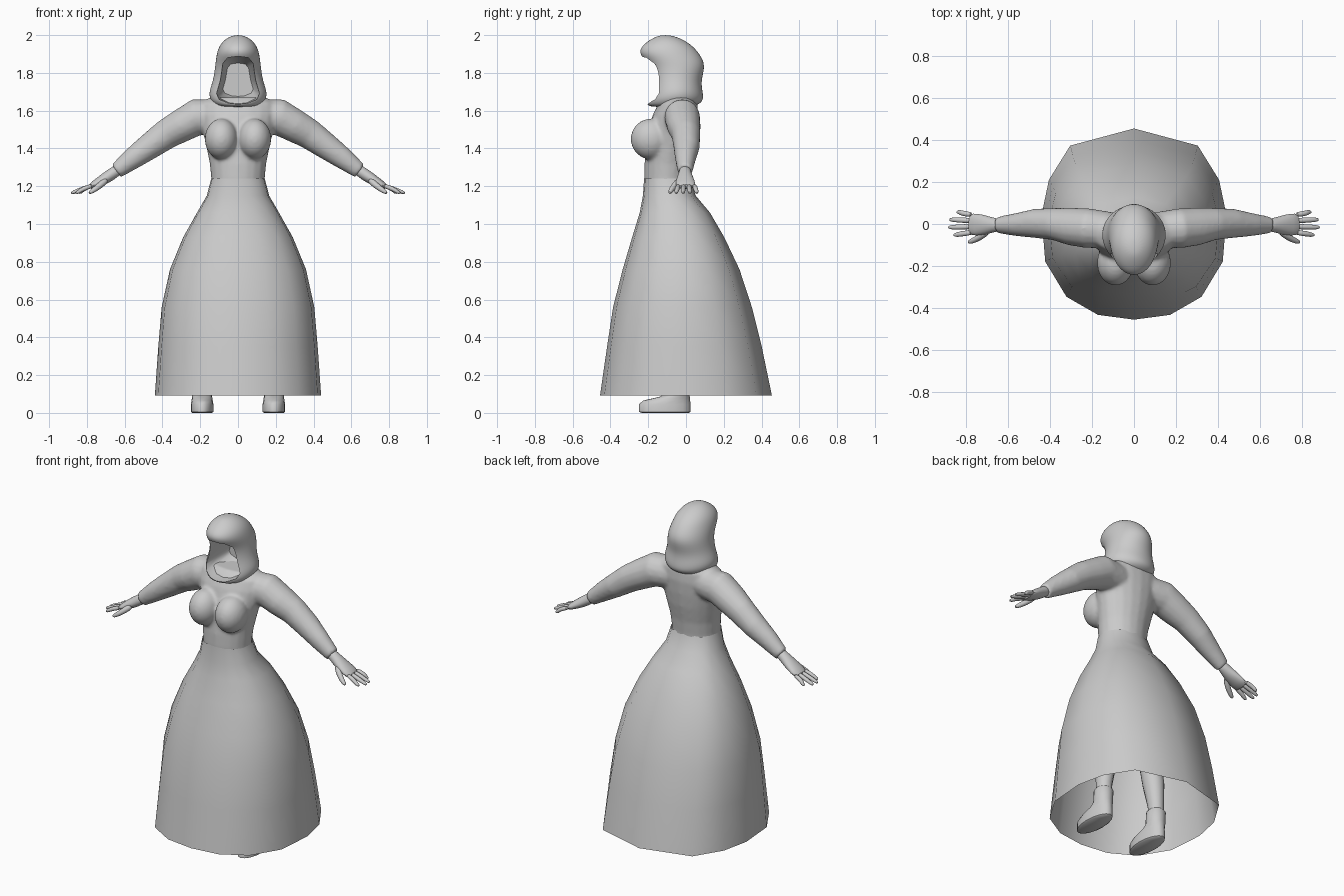
import bpy, bmesh, math
from mathutils import Vector

cube = bpy.data.objects.get("Cube")
if cube:
    bpy.data.objects.remove(cube, do_unlink=True)

grey = bpy.data.materials.new("plain grey")
grey.use_nodes = True
grey.diffuse_color = (0.6, 0.6, 0.6, 1)
grey.node_tree.nodes["Principled BSDF"].inputs["Base Color"].default_value = (0.6, 0.6, 0.6, 1)


def loft(name, rings, caps=True):
    """Skin a list of point rings with quads, optionally closing both ends."""
    bm = bmesh.new()
    rows = [[bm.verts.new(p) for p in ring] for ring in rings]
    n = len(rows[0])
    for a, b in zip(rows, rows[1:]):
        for i in range(n):
            j = (i + 1) % n
            bm.faces.new((a[i], a[j], b[j], b[i]))
    if caps:
        bm.faces.new(rows[0])
        bm.faces.new(rows[-1])
    bmesh.ops.recalc_face_normals(bm, faces=bm.faces[:])
    mesh = bpy.data.meshes.new(name)
    bm.to_mesh(mesh)
    bm.free()
    mesh.materials.append(grey)
    obj = bpy.data.objects.new(name, mesh)
    bpy.context.collection.objects.link(obj)
    return obj


def level(z, w, front, back, x=0, n=20):
    """Horizontal oval from its half width and its front and back y."""
    mid, deep = (front + back) / 2, (back - front) / 2
    return [(x + w * math.cos(t), mid + deep * math.sin(t), z)
            for t in (i * math.tau / n for i in range(n))]


HALF = [(0.69, 0.83), (0.92, 0.47), (1, 0.1), (0.96, -0.39), (0.73, -0.76), (0.39, -0.95)]
PLAN = [(0, 1.01)] + HALF + [(0, -1)] + [(-x, y) for x, y in reversed(HALF)]


def gown_level(z, w, front, back):
    mid, deep = (front + back) / 2, (back - front) / 2
    return [(x * w, mid + y * deep, z) for x, y in PLAN]


def tube(name, stations, side, n=12):
    """Limb through (point, radius along side, radius across side)."""
    pts = [Vector(s[0]) for s in stations]
    rings = []
    for i, (p, ru, rv) in enumerate(stations):
        along = (pts[min(i + 1, len(pts) - 1)] - pts[max(i - 1, 0)]).normalized()
        v = along.cross(Vector(side)).normalized()
        u = v.cross(along)
        rings.append([pts[i] + u * ru * math.cos(t) + v * rv * math.sin(t)
                      for t in (k * math.tau / n for k in range(n))])
    return loft(name, rings)


def modifier(obj, kind, **settings):
    m = obj.modifiers.new(kind.title(), kind)
    for key, value in settings.items():
        setattr(m, key, value)


def bake(obj):
    """Replace the mesh by its modified result."""
    graph = bpy.context.evaluated_depsgraph_get()
    mesh = bpy.data.meshes.new_from_object(obj.evaluated_get(graph))
    obj.modifiers.clear()
    obj.data = mesh
    mesh.materials.clear()
    mesh.materials.append(grey)
    mesh.polygons.foreach_set("material_index", [0] * len(mesh.polygons))


def select(objs):
    bpy.ops.object.select_all(action="DESELECT")
    for o in objs:
        o.select_set(True)
    bpy.context.view_layer.objects.active = objs[0]


def smooth(obj, angle=60):
    select([obj])
    bpy.ops.object.shade_smooth_by_angle(angle=math.radians(angle))


# Skirt: open bell with a faceted hem
skirt = loft("skirt", [gown_level(*r) for r in (
    (0.093, 0.44, -0.455, 0.45), (0.35, 0.422, -0.418, 0.397), (0.56, 0.404, -0.386, 0.345),
    (0.76, 0.36, -0.335, 0.28), (0.93, 0.29, -0.285, 0.2), (1.06, 0.217, -0.245, 0.125),
    (1.15, 0.165, -0.228, 0.05), (1.24, 0.142, -0.222, 0.02))], caps=False)
smooth(skirt)

# Bodice: torso, bust and sleeves fused into one smooth surface
bodice = loft("bodice", [level(*r) for r in (
    (1.14, 0.145, -0.215, 0.02), (1.24, 0.142, -0.222, 0.021), (1.32, 0.15, -0.22, 0.03),
    (1.42, 0.17, -0.21, 0.05), (1.5, 0.19, -0.2, 0.06), (1.58, 0.205, -0.175, 0.065),
    (1.64, 0.2, -0.145, 0.06), (1.67, 0.15, -0.11, 0.045))])
pieces = [bodice]
for side in (1, -1):
    bpy.ops.mesh.primitive_uv_sphere_add(segments=24, ring_count=16, radius=1,
                                         location=(side * 0.088, -0.185, 1.45))
    bust = bpy.context.object
    bust.scale = (0.088, 0.108, 0.108)
    pieces.append(bust)
    sleeve = tube("sleeve", [
        ((side * 0.1, -0.03, 1.57), 0.085, 0.09), ((side * 0.22, -0.02, 1.565), 0.095, 0.098),
        ((side * 0.3, -0.012, 1.52), 0.09, 0.088), ((side * 0.38, 0, 1.475), 0.077, 0.08),
        ((side * 0.47, 0.003, 1.41), 0.07, 0.07), ((side * 0.56, -0.003, 1.345), 0.055, 0.058),
        ((side * 0.645, -0.005, 1.28), 0.04, 0.042)], (0, 1, 0), 16)
    pieces.append(sleeve)
select(pieces)
bpy.ops.object.join()
modifier(bodice, "REMESH", mode="VOXEL", voxel_size=0.01)
modifier(bodice, "SMOOTH", factor=0.5, iterations=7)
bake(bodice)
smooth(bodice, 80)

# Hood: rounded cowl hollowed by an arched cutter
hood = loft("hood", [level(*r) for r in (
    (1.618, 0.1, -0.195, 0.03), (1.635, 0.13, -0.208, 0.075), (1.66, 0.15, -0.208, 0.095),
    (1.7, 0.157, -0.188, 0.09), (1.76, 0.132, -0.18, 0.08), (1.84, 0.122, -0.192, 0.107),
    (1.9, 0.115, -0.255, 0.075), (1.945, 0.1, -0.235, 0.035), (1.98, 0.068, -0.185, -0.02),
    (2.0, 0.025, -0.14, -0.08))])
modifier(hood, "SUBSURF", levels=2, render_levels=2)
bake(hood)
ARCH = [(0.055, 1.88), (0.08, 1.85), (0.095, 1.76), (0.115, 1.69), (0.1, 1.66), (0.05, 1.64)]
OUTLINE = [(0, 1.888)] + ARCH + [(0, 1.635)] + [(-x, z) for x, z in reversed(ARCH)]
cutter = loft("hood_cutter", [[(x * s, y, 1.77 + (z - 1.77) * s) for x, z in OUTLINE]
                              for y, s in ((-0.35, 1), (-0.16, 1), (-0.06, 0.92), (0.03, 0.7))])
cutter.hide_render = True
modifier(hood, "BOOLEAN", operation="DIFFERENCE", solver="EXACT", object=cutter)
bake(hood)
bpy.data.objects.remove(cutter, do_unlink=True)
smooth(hood, 45)

for side, word in ((1, "left"), (-1, "right")):
    # Hand: flat palm, four fingers and a thumb
    hand = tube(word + "_hand", [
        ((side * 0.62, -0.005, 1.298), 0.03, 0.03), ((side * 0.66, -0.005, 1.27), 0.033, 0.032),
        ((side * 0.7, -0.005, 1.243), 0.046, 0.032), ((side * 0.75, -0.003, 1.213), 0.056, 0.024),
        ((side * 0.79, 0, 1.192), 0.053, 0.016)], (0, 1, 0))
    parts = [hand]
    for k, tip in enumerate((0.86, 0.885, 0.88, 0.845)):
        y = -0.04 + k * 0.028
        parts.append(tube("finger", [
            ((side * 0.765, y, 1.205), 0.014, 0.014), ((side * 0.82, y * 1.15, 1.187), 0.014, 0.013),
            ((side * (tip - 0.015), y * 1.3, 1.169), 0.012, 0.011),
            ((side * tip, y * 1.3, 1.163), 0.006, 0.006)], (0, 1, 0), 8))
    parts.append(tube("thumb", [
        ((side * 0.69, -0.03, 1.24), 0.018, 0.02), ((side * 0.735, -0.065, 1.2), 0.017, 0.018),
        ((side * 0.775, -0.083, 1.172), 0.014, 0.014), ((side * 0.79, -0.087, 1.163), 0.007, 0.007)],
        (0, 1, 0), 8))
    select(parts)
    bpy.ops.object.join()
    modifier(hand, "SUBSURF", levels=1, render_levels=1)
    smooth(hand)

    # Leg hidden under the skirt
    leg = tube(word + "_leg", [
        ((side * 0.19, -0.035, 0.06), 0.042, 0.045), ((side * 0.188, -0.035, 0.22), 0.045, 0.048),
        ((side * 0.175, -0.04, 0.36), 0.06, 0.065), ((side * 0.155, -0.06, 0.55), 0.062, 0.065),
        ((side * 0.12, -0.08, 0.8), 0.088, 0.09), ((side * 0.09, -0.09, 1.0), 0.085, 0.1)], (1, 0, 0))
    smooth(leg)

    # Ankle boot with a flat sole
    boot = loft(word + "_boot", [level(*r, x=side * 0.19, n=16) for r in (
        (0, 0.052, -0.235, 0.015), (0.006, 0.06, -0.25, 0.024), (0.045, 0.06, -0.25, 0.024),
        (0.066, 0.056, -0.225, 0.022), (0.085, 0.053, -0.14, 0.02), (0.11, 0.052, -0.1, 0.018),
        (0.18, 0.054, -0.094, 0.02), (0.19, 0.046, -0.084, 0.012))])
    smooth(boot, 50)
